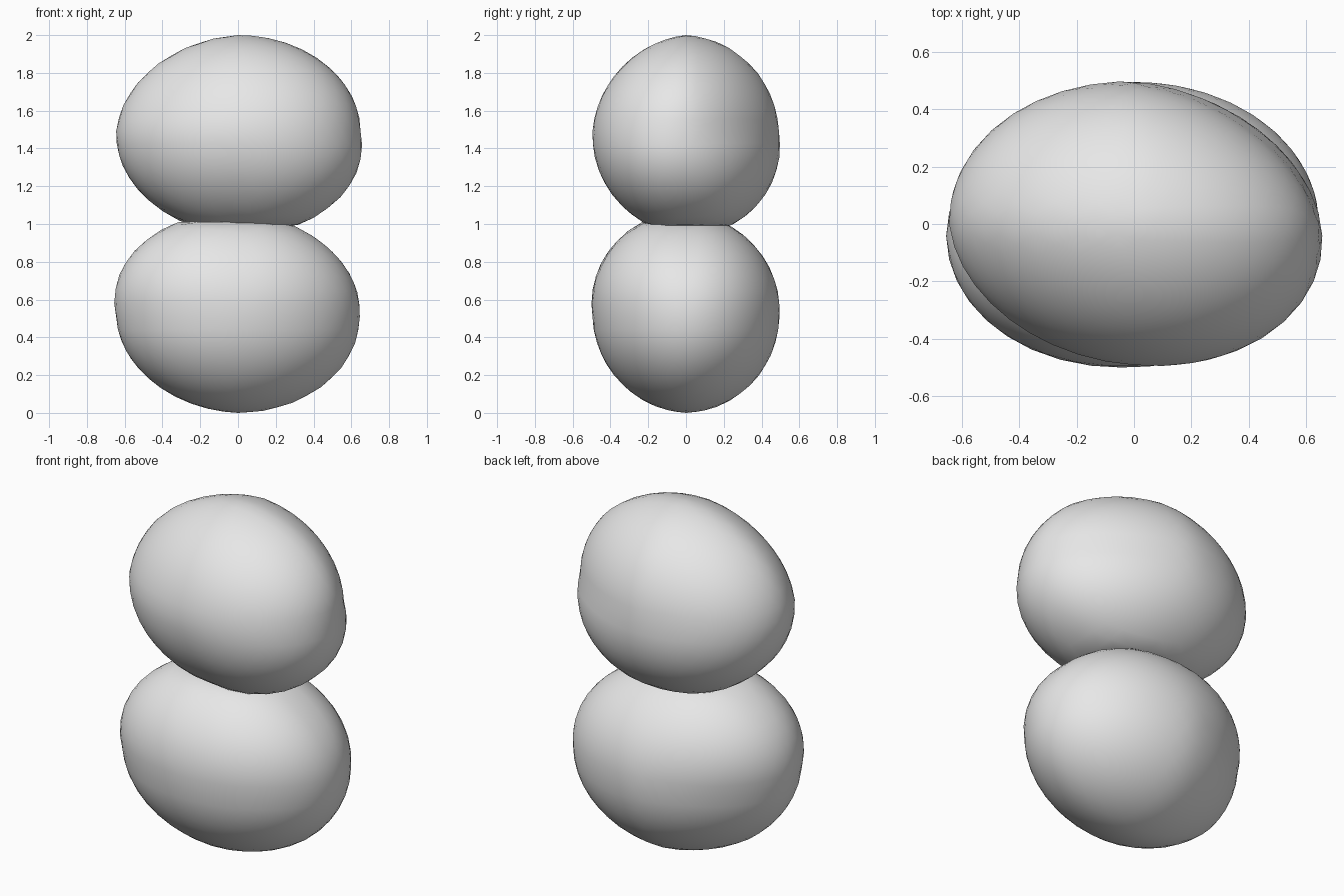
import bpy, bmesh
from mathutils import Vector

if "Cube" in bpy.data.objects:
    bpy.data.objects.remove(bpy.data.objects["Cube"])

stone = bpy.data.materials.new("stone_grey")
stone.diffuse_color = (0.8, 0.8, 0.8, 1)
stone.use_nodes = True
stone.node_tree.nodes["Principled BSDF"].inputs["Base Color"].default_value = stone.diffuse_color

QUADRANTS = [(1, 1), (-1, 1), (1, -1), (-1, -1)]


def pebble(name, centre_z, radii, bulges, contact):
    """Ellipsoid with a bulge or hollow in each diagonal direction.
    bulges: axis pair -> amounts in QUADRANTS order; contact: side (+1/-1) that is flattened."""
    bm = bmesh.new()
    bmesh.ops.create_icosphere(bm, subdivisions=4, radius=1)
    for v in bm.verts:
        u = v.co.normalized()
        f = 1 + 0.06 * max(0, contact * u.z) ** 6
        for (i, j), amounts in bulges.items():
            for (si, sj), amount in zip(QUADRANTS, amounts):
                f += amount * 2 * max(0, si * u[i]) * max(0, sj * u[j])
        p = Vector([r * c * f for r, c in zip(radii, u)])
        if contact * p.z > 0.505:                     # flattened contact
            p.z = contact * 0.505
        v.co = p
    for face in bm.faces:
        face.smooth = True
    mesh = bpy.data.meshes.new(name)
    bm.to_mesh(mesh)
    bm.free()
    mesh.materials.append(stone)
    obj = bpy.data.objects.new(name, mesh)
    obj.location.z = centre_z
    bpy.context.collection.objects.link(obj)


XY, XZ, YZ = (0, 1), (0, 2), (1, 2)

# Lower stone, fuller towards its top
pebble("lower_stone", 0.508, (0.645, 0.495, 0.508), {
    XY: (0.00, -0.07, -0.01, 0.03),
    XZ: (0.025, 0.085, 0.0, -0.025),
    YZ: (0.035, 0.065, -0.01, -0.02)}, 1)

# Upper stone, fuller towards its base
pebble("upper_stone", 1.492, (0.645, 0.492, 0.508), {
    XY: (-0.08, 0.01, 0.06, -0.045),
    XZ: (0.0, -0.04, 0.08, 0.015),
    YZ: (-0.02, -0.045, 0.08, 0.015)}, -1)
